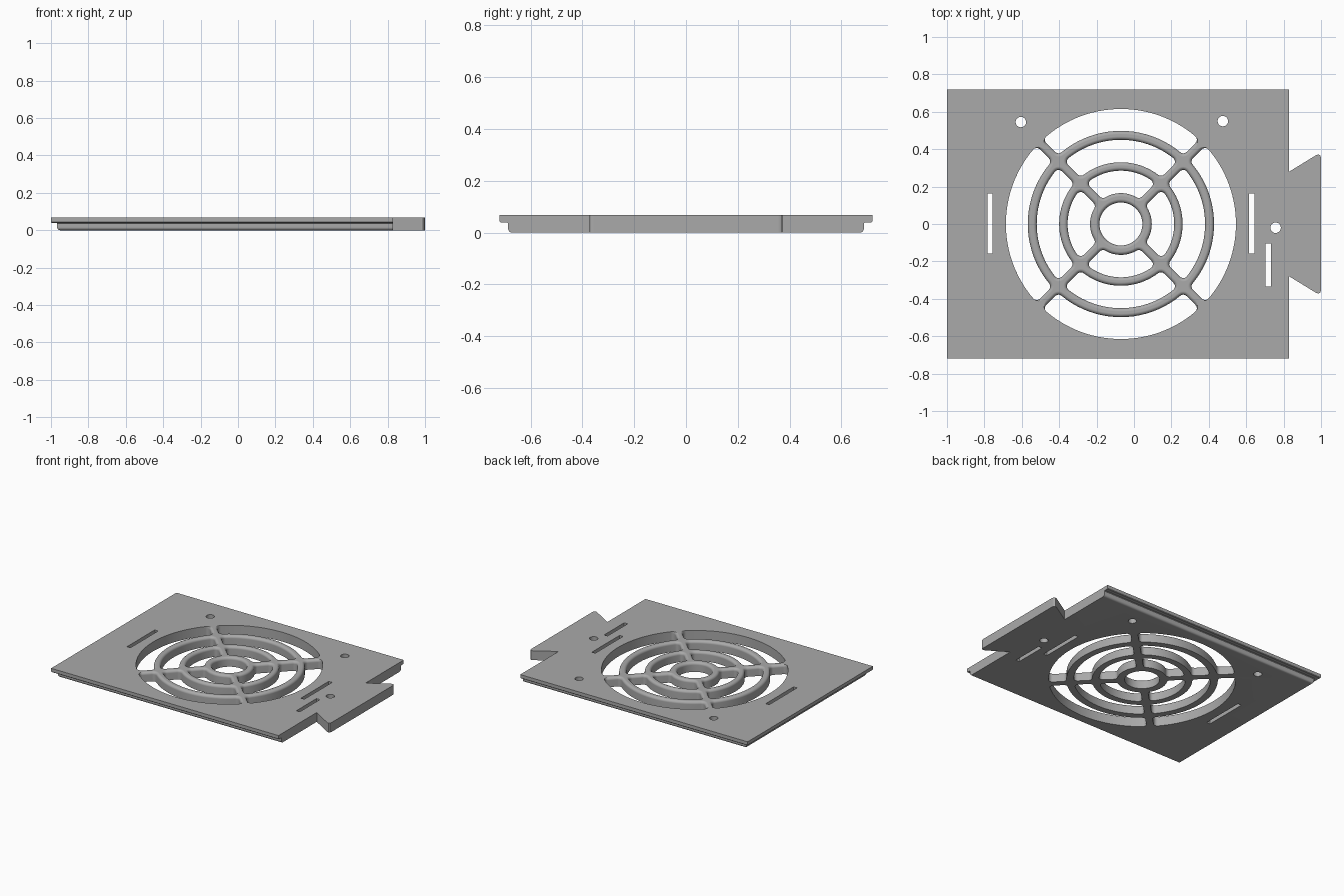
import bpy, bmesh
from math import sin, cos, pi, atan2, sqrt

if "Cube" in bpy.data.objects:
    bpy.data.objects.remove(bpy.data.objects["Cube"])

TOP = 0.068          # plate thickness
ROUND = 0.019        # rounding on the upper edges of the grille bars
CX = -0.07           # grille centre
HALF_SPOKE = 0.024
CORNER = 0.025


def arc(cx, cy, r, a, b, n, end=False):
    return [(cx + r * cos(a + (b - a) * i / n), cy + r * sin(a + (b - a) * i / n))
            for i in range(n + end)]


def loft(bm, levels):
    """Closed solid from matching outlines, given as (outline, z) pairs."""
    rings = [[bm.verts.new((x, y, z)) for x, y in pts] for pts, z in levels]
    for low, high in zip(rings, rings[1:]):
        for i in range(len(low)):
            j = (i + 1) % len(low)
            bm.faces.new((low[i], low[j], high[j], high[i]))
    bm.faces.new(rings[0][::-1])
    bm.faces.new(rings[-1])


def make_object(name, bm):
    bmesh.ops.recalc_face_normals(bm, faces=bm.faces)
    mesh = bpy.data.meshes.new(name)
    bm.to_mesh(mesh)
    bm.free()
    ob = bpy.data.objects.new(name, mesh)
    bpy.context.collection.objects.link(ob)
    return ob


# Plate outline: inset on three sides, dovetail tab on the fourth
def plate_outline(inset):
    h = 0.72 - inset
    upper = [(1, 0.355), (0.996, 0.366), (0.988, 0.372), (0.975, 0.369),
             (0.83, 0.28), (0.83, h), (-1 + inset, h)]
    return upper + [(x, -y) for x, y in reversed(upper)]


bm = bmesh.new()
r = 0.016
levels = [(plate_outline(0.033 + r * (1 - sin(a))), r * (1 - cos(a)))
          for a in [i * pi / 8 for i in range(5)]]
levels += [(plate_outline(i), z) for i, z in
           ((0.033, 0.036), (0.029, 0.04), (0.004, 0.04), (0, 0.044), (0, TOP))]
loft(bm, levels)
plate = make_object("fan_grille_plate", bm)


# Grille openings: ring sectors with rounded corners
def sector(r0, r1, w, c, turn):
    y = w + c
    xi, xo = sqrt((r0 + c) ** 2 - y * y), sqrt((r1 - c) ** 2 - y * y)
    fi, fo = atan2(y, xi), atan2(y, xo)
    half = arc(0, 0, r0, pi / 4, fi, 10)
    half += arc(xi, y, c, fi + pi, 1.5 * pi, 6, True)
    half += arc(xo, y, c, -pi / 2, fo, 6)
    half += arc(0, 0, r1, fo, pi / 4, 14, True)
    pts = half + [(b, a) for a, b in reversed(half[1:-1])]
    return [(CX + a * cos(turn) - b * sin(turn), a * sin(turn) + b * cos(turn))
            for a, b in pts]


steps = [(0, -0.1)]
for i in range(6):
    a = i * pi / 10
    steps.append((ROUND * (1 - cos(a)), TOP - ROUND + ROUND * sin(a)))
steps.append((ROUND, TOP + 0.1))

bm = bmesh.new()
for inner, outer, rim in ((0.165, 0.285, 1), (0.33, 0.45, 1), (0.498, 0.615, 0)):
    for k in range(4):
        turn = pi / 4 + k * pi / 2
        loft(bm, [(sector(inner - d, outer + d * rim, HALF_SPOKE - d, CORNER + d, turn), z)
                  for d, z in steps])
loft(bm, [(arc(CX, 0, 0.115 + d, 0, 2 * pi, 48), z) for d, z in steps])

# Screw holes
for x, y in ((-0.605, 0.545), (0.475, 0.55), (0.757, -0.02)):
    hole = arc(x, y, 0.028, 0, 2 * pi, 24)
    loft(bm, [(hole, -0.1), (hole, TOP + 0.1)])

# Narrow straight slots
for x, y0, y1 in ((-0.77, -0.157, 0.163), (0.63, -0.157, 0.163), (0.718, -0.335, -0.103)):
    s = 0.014
    slot = [(x - s, y0), (x + s, y0), (x + s, y1), (x - s, y1)]
    loft(bm, [(slot, -0.1), (slot, TOP + 0.1)])
cutter = make_object("opening_cutter", bm)
cutter.hide_render = True

# Cut the openings and drop the cutter
mod = plate.modifiers.new("openings", 'BOOLEAN')
mod.operation = 'DIFFERENCE'
mod.solver = 'EXACT'
mod.object = cutter
bpy.ops.object.select_all(action='DESELECT')
plate.select_set(True)
bpy.context.view_layer.objects.active = plate
bpy.ops.object.modifier_apply(modifier=mod.name)
bpy.data.objects.remove(cutter)

# Grey finish and smooth rounded edges
grey = bpy.data.materials.new("plain_grey")
grey.use_nodes = True
colour = (0.4, 0.4, 0.4, 1)
grey.diffuse_color = colour
grey.node_tree.nodes["Principled BSDF"].inputs["Base Color"].default_value = colour
plate.data.materials.clear()
plate.data.materials.append(grey)
bpy.ops.object.shade_smooth_by_angle(angle=pi / 6)
weighted = plate.modifiers.new("flat_face_normals", 'WEIGHTED_NORMAL')
weighted.keep_sharp = True
